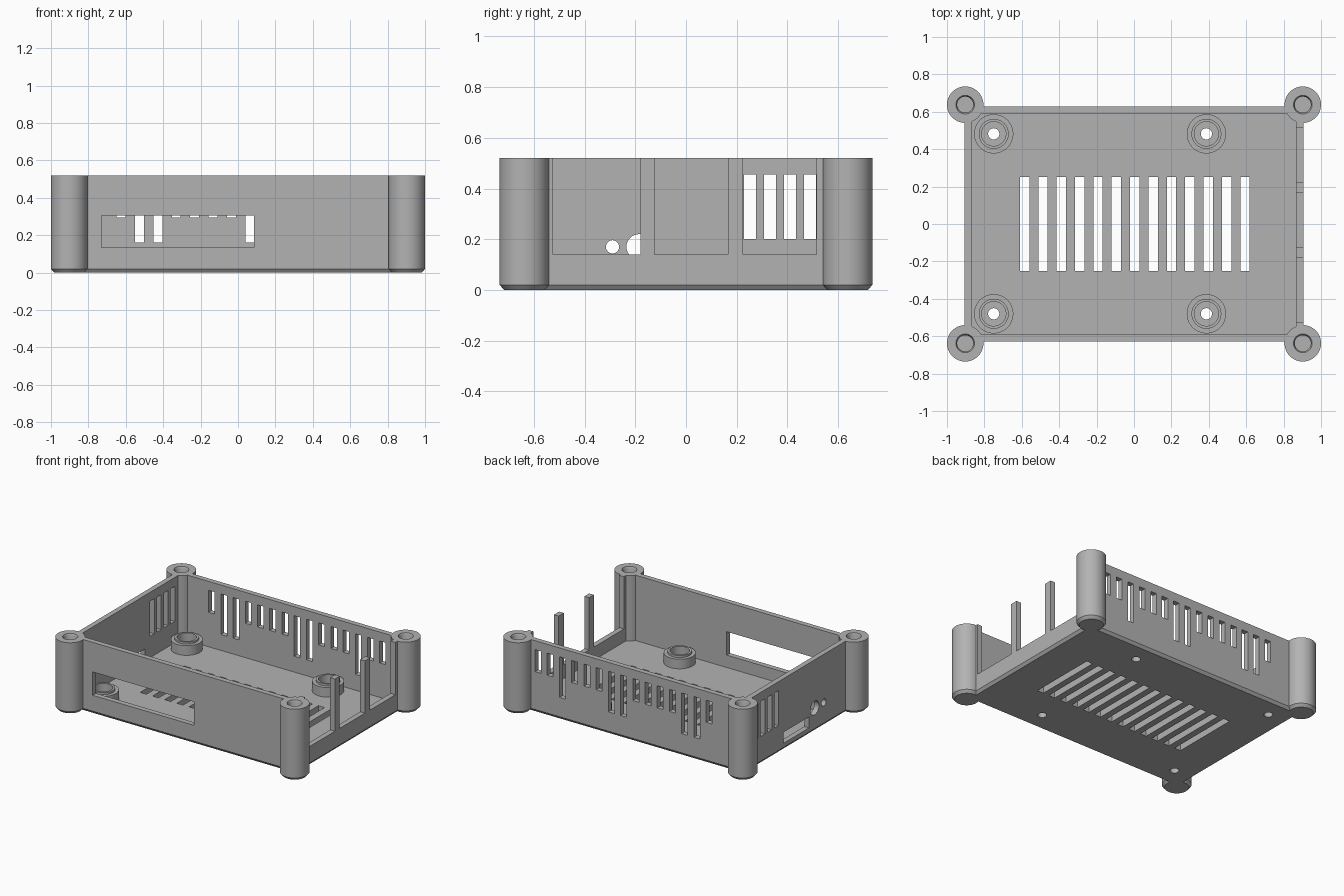
import bpy, bmesh, math
from mathutils import Vector

default = bpy.data.objects.get("Cube")
if default:
    bpy.data.objects.remove(default, do_unlink=True)

grey = bpy.data.materials.new("matte grey")
grey.use_nodes = True
grey.diffuse_color = (0.45, 0.45, 0.45, 1)
grey.node_tree.nodes["Principled BSDF"].inputs["Base Color"].default_value = grey.diffuse_color

HEIGHT, FLOOR = 0.52, 0.045
POST_X, POST_Y = 0.9025, 0.638
HALF_X, HALF_Y = 0.905, 0.627
IN_X, IN_Y = 0.867, 0.589
SIDES = (-1, 1)


def make_object(name, bm):
    bmesh.ops.recalc_face_normals(bm, faces=bm.faces)
    mesh = bpy.data.meshes.new(name)
    bm.to_mesh(mesh)
    bm.free()
    mesh.materials.append(grey)
    obj = bpy.data.objects.new(name, mesh)
    bpy.context.collection.objects.link(obj)
    return obj


def add_stack(bm, rings):
    """Closed solid through a stack of rings with equal point counts."""
    loops = [[bm.verts.new(p) for p in ring] for ring in rings]
    n = len(loops[0])
    for low, high in zip(loops, loops[1:]):
        for i in range(n):
            j = (i + 1) % n
            bm.faces.new((low[i], low[j], high[j], high[i]))
    bm.faces.new(loops[0][::-1])
    bm.faces.new(loops[-1])


def rect(hx, hy, z):
    return [(-hx, -hy, z), (hx, -hy, z), (hx, hy, z), (-hx, hy, z)]


def circle(center, r, z, n=48):
    return [(center[0] + r * math.cos(math.tau * i / n),
             center[1] + r * math.sin(math.tau * i / n), z) for i in range(n)]


def add_box(bm, x0, x1, y0, y1, z0, z1):
    add_stack(bm, [[(x0, y0, z), (x1, y0, z), (x1, y1, z), (x0, y1, z)] for z in (z0, z1)])


def boolean(target, tool, operation):
    mod = target.modifiers.new(operation.lower(), "BOOLEAN")
    mod.operation, mod.object, mod.solver = operation, tool, "EXACT"
    bpy.context.view_layer.objects.active = target
    bpy.ops.object.modifier_apply(modifier=mod.name)
    bpy.data.objects.remove(tool, do_unlink=True)


def smooth(obj):
    bpy.ops.object.select_all(action="DESELECT")
    obj.select_set(True)
    bpy.context.view_layer.objects.active = obj
    bpy.ops.object.shade_smooth_by_angle(angle=math.radians(30))


# Tray with a chamfered underside
bm = bmesh.new()
add_stack(bm, [rect(HALF_X - 0.015, HALF_Y - 0.015, 0),
               rect(HALF_X, HALF_Y, 0.02), rect(HALF_X, HALF_Y, HEIGHT)])
case = make_object("case_body", bm)
bm = bmesh.new()
add_stack(bm, [rect(IN_X, IN_Y, FLOOR), rect(IN_X, IN_Y, HEIGHT + 0.1)])
boolean(case, make_object("cavity_cutter", bm), "DIFFERENCE")

# Corner screw posts
bm = bmesh.new()
corners = [(sx * POST_X, sy * POST_Y) for sx in SIDES for sy in SIDES]
for c in corners:
    add_stack(bm, [circle(c, 0.08, 0), circle(c, 0.0975, 0.02), circle(c, 0.0975, HEIGHT)])
boolean(case, make_object("corner_posts", bm), "UNION")

# All openings in one cutter
standoffs = [(x, y) for x in (-0.75, 0.387) for y in (-0.48, 0.482)]
bm = bmesh.new()
for c in corners:                                   # blind screw holes
    add_stack(bm, [circle(c, 0.043, 0.2), circle(c, 0.043, HEIGHT - 0.015),
                   circle(c, 0.05, HEIGHT), circle(c, 0.05, HEIGHT + 0.05)])
for c in standoffs:                                 # screw holes in the floor
    add_stack(bm, [circle(c, 0.03, -0.05), circle(c, 0.03, 0.1)])
for k in range(13):                                 # floor vents
    x = -0.585 + 0.0982 * k
    add_box(bm, x - 0.025, x + 0.025, -0.252, 0.252, -0.05, 0.1)
for k in range(15):                                 # back wall vents
    x = -0.625 + 0.0983 * k
    low = 0.16 if k in (1, 2, 7, 8, 12) else 0.295
    add_box(bm, x - 0.024, x + 0.024, 0.55, 0.7, low, 0.455)
for k in range(4):                                  # side wall vents
    y = 0.253 + 0.0787 * k
    add_box(bm, -1, -0.8, y - 0.024, y + 0.024, 0.2, 0.455)
add_box(bm, -1, -0.8, -0.12, 0.17, 0.05, 0.13)      # card slot
for y, r in ((-0.185, 0.05), (-0.29, 0.026)):       # round side ports
    ring = circle((y, 0.17), r, 0, 32)
    add_stack(bm, [[Vector((x, p[0], p[1])) for p in ring] for x in (-1, -0.8)])
for y0, y1 in ((-0.525, -0.18), (-0.125, 0.165), (0.225, 0.515)):   # open connector bays
    add_box(bm, 0.8, 1, y0, y1, 0.14, HEIGHT + 0.1)
add_box(bm, -0.73, 0.085, -0.7, -0.5, 0.135, 0.305)  # front window
boolean(case, make_object("opening_cutter", bm), "DIFFERENCE")
smooth(case)

# Board standoffs with a raised, recessed collar
PROFILE = [(0.03, 0.03), (0.105, 0.03), (0.105, 0.115), (0.08, 0.115),
           (0.08, 0.13), (0.065, 0.13), (0.065, 0.055), (0.03, 0.055)]
for number, c in enumerate(standoffs, 1):
    bm = bmesh.new()
    loops = [[bm.verts.new(p) for p in circle(c, r, z)] for r, z in PROFILE]
    for a, b in zip(loops, loops[1:] + loops[:1]):
        for i in range(len(a)):
            j = (i + 1) % len(a)
            bm.faces.new((a[i], a[j], b[j], b[i]))
    smooth(make_object(f"standoff_{number}", bm))
